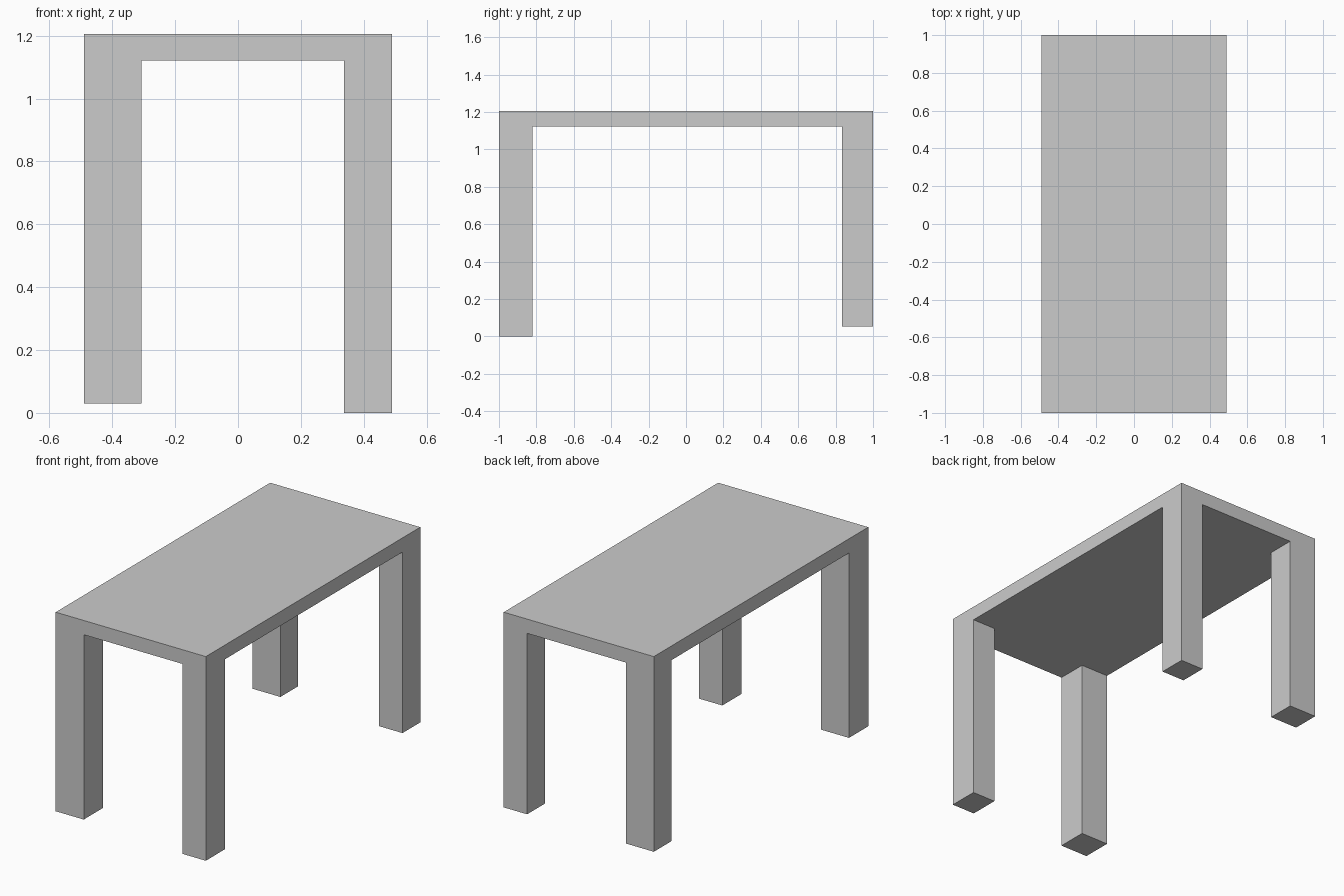
import bpy, bmesh
from mathutils import Matrix, Vector

if "Cube" in bpy.data.objects:
    bpy.data.objects.remove(bpy.data.objects["Cube"])

HALF_X, HALF_Y = 0.49, 1.0
TOP, UNDER = 1.205, 1.121
X_CUTS = (-0.307, 0.337)   # inner faces of left / right legs
Y_CUTS = (-0.82, 0.834)    # inner faces of front / back legs

# foot height of each leg, keyed by (is right, is back)
FOOT_Z = {(False, False): 0.03, (True, False): 0.0,
          (False, True): 0.053, (True, True): 0.053}

bm = bmesh.new()

# table top slab
bmesh.ops.create_cube(bm, size=1, matrix=Matrix.Translation((0, 0, (TOP + UNDER) / 2))
                      @ Matrix.Diagonal((2 * HALF_X, 2 * HALF_Y, TOP - UNDER, 1)))

# cut lines that mark out the four corners
for axis, cuts in ((0, X_CUTS), (1, Y_CUTS)):
    for c in cuts:
        co, no = Vector(), Vector()
        co[axis], no[axis] = c, 1
        bmesh.ops.bisect_plane(bm, geom=bm.verts[:] + bm.edges[:] + bm.faces[:],
                               plane_co=co, plane_no=no)


def is_corner(face):
    c = face.calc_center_median()
    return (face.normal.z < -0.9
            and not X_CUTS[0] < c.x < X_CUTS[1]
            and not Y_CUTS[0] < c.y < Y_CUTS[1])


# legs pulled down from the underside corners
bm.normal_update()
corners = [f for f in bm.faces if is_corner(f)]
for foot in bmesh.ops.extrude_discrete_faces(bm, faces=corners)["faces"]:
    c = foot.calc_center_median()
    for v in foot.verts:
        v.co.z = FOOT_Z[(c.x > 0, c.y > 0)]

# merge the flat regions back together
bmesh.ops.dissolve_limit(bm, angle_limit=0.01, verts=bm.verts[:], edges=bm.edges[:])
bmesh.ops.recalc_face_normals(bm, faces=bm.faces[:])

mesh = bpy.data.meshes.new("table")
bm.to_mesh(mesh)
bm.free()
bpy.context.collection.objects.link(bpy.data.objects.new("table", mesh))
